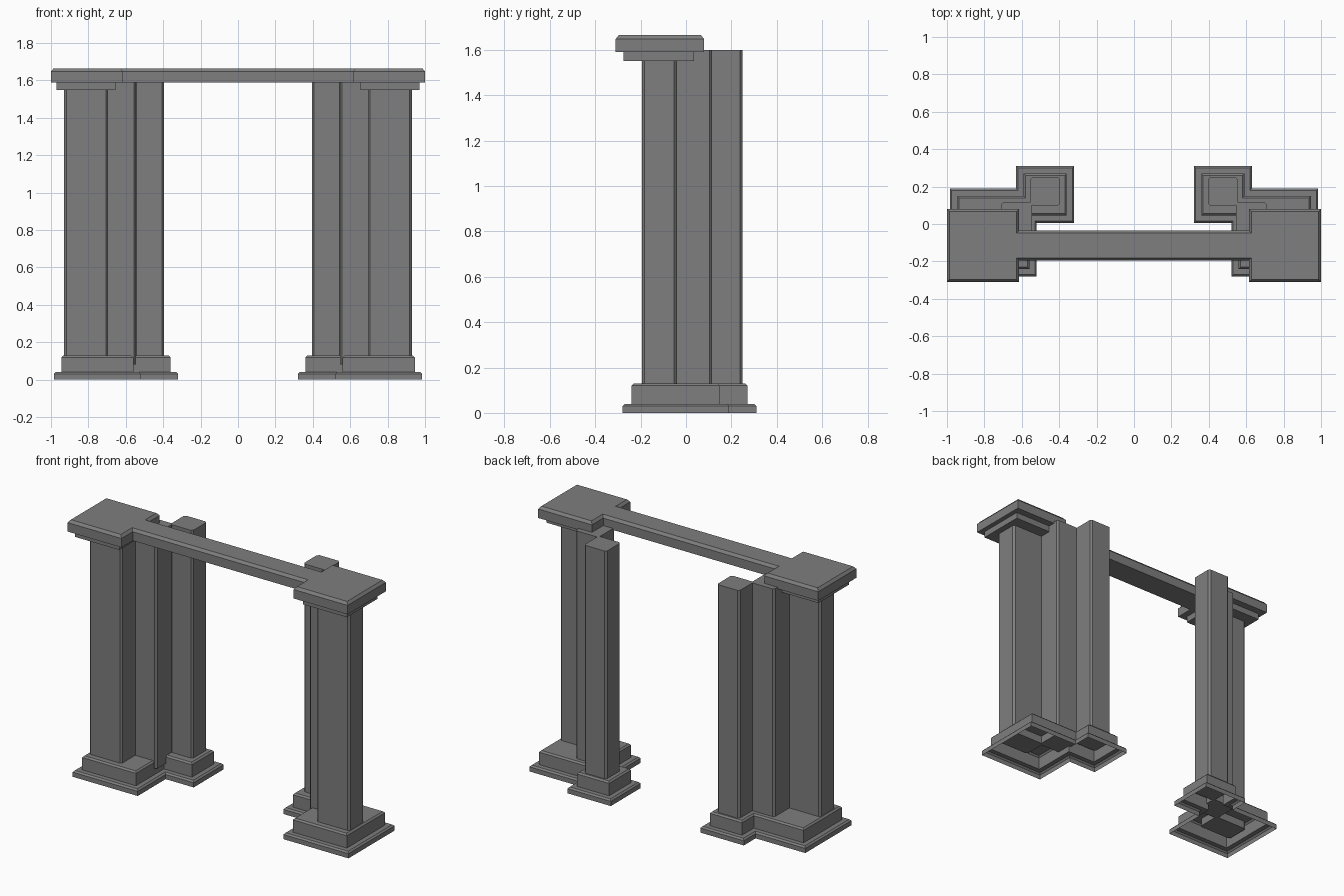
import bpy
import bmesh

cube = bpy.data.objects.get("Cube")
if cube:
    bpy.data.objects.remove(cube, do_unlink=True)

stone = bpy.data.materials.new("grey_stone")
stone.use_nodes = True
GREY = (0.21, 0.21, 0.21, 1)
stone.diffuse_color = GREY
stone.node_tree.nodes["Principled BSDF"].inputs["Base Color"].default_value = GREY


def loft(name, outline, profile, bottom=True):
    """Stack an inset outline along (inset, height) steps and cap it."""
    bm = bmesh.new()
    rings = [[bm.verts.new((x, y, z)) for x, y in outline(d)] for d, z in profile]
    n = len(rings[0])
    for low, high in zip(rings, rings[1:]):
        for i in range(n):
            j = (i + 1) % n
            bm.faces.new((low[i], low[j], high[j], high[i]))
    bm.faces.new(rings[-1])
    if bottom:
        bm.faces.new(rings[0][::-1])
    if outline(0)[0][0] < 0:
        bmesh.ops.reverse_faces(bm, faces=bm.faces)
    mesh = bpy.data.meshes.new(name)
    bm.to_mesh(mesh)
    bm.free()
    mesh.materials.append(stone)
    obj = bpy.data.objects.new(name, mesh)
    bpy.context.collection.objects.link(obj)
    return obj


def rect(side, x0, x1, y0, y1, c=0):
    """Rectangle outline with optional corner chamfer, on one side."""
    def outline(d):
        a, b, e, f = x0 + d, x1 - d, y0 + d, y1 - d
        if c:
            pts = [(a + c, e), (b - c, e), (b, e + c), (b, f - c),
                   (b - c, f), (a + c, f), (a, f - c), (a, e + c)]
        else:
            pts = [(a, e), (b, e), (b, f), (a, f)]
        return [(side * x, y) for x, y in pts]
    return outline


def base_outline(side):
    """Two overlapping squares merged into one stepped outline."""
    def outline(d):
        a, b, e, f = 0.52 + d, 0.985 - d, -0.28 + d, 0.19 - d
        g, h, k, m = 0.32 + d, 0.63 - d, 0.005 + d, 0.31 - d
        pts = [(b, e), (b, f), (h, f), (h, m), (g, m), (g, k), (a, k), (a, e)]
        return [(side * x, y) for x, y in pts]
    return outline


def lintel_outline(d):
    """Square caps at both ends joined by a narrow beam."""
    x0, x1, y0, y1 = 0.615 + d, 1 - d, -0.31 + d, 0.08 - d
    b0, b1 = -0.195 + d, -0.035 - d
    right = [(x0, b0), (x0, y0), (x1, y0), (x1, y1), (x0, y1), (x0, b1)]
    return right + [(-x, y) for x, y in reversed(right)]


# Lintel with bevelled top edge
loft("lintel", lintel_outline, [(0, 1.59), (0, 1.648), (0.014, 1.665)])

COLUMNS = {
    "front_column": (0.695, 0.93, -0.195, -0.04, 1.56),
    "middle_column": (0.545, 0.71, -0.055, 0.115, 1.6),
    "rear_column": (0.395, 0.555, 0.1, 0.25, 1.6),
}

for label, side in (("left", 1), ("right", -1)):
    # Hollow two-tier plinth
    loft(label + "_plinth", base_outline(side),
         [(0, 0), (0, 0.03), (0.01, 0.04), (0.04, 0.04), (0.04, 0.12), (0.05, 0.13)],
         bottom=False)
    # Stepped row of columns
    for name, (x0, x1, y0, y1, top) in COLUMNS.items():
        loft(f"{label}_{name}", rect(side, x0, x1, y0, y1, 0.012), [(0, 0.08), (0, top)])
    # Neck under the cap
    loft(label + "_neck", rect(side, 0.655, 0.97, -0.275, 0.035), [(0, 1.55), (0, 1.595)])
